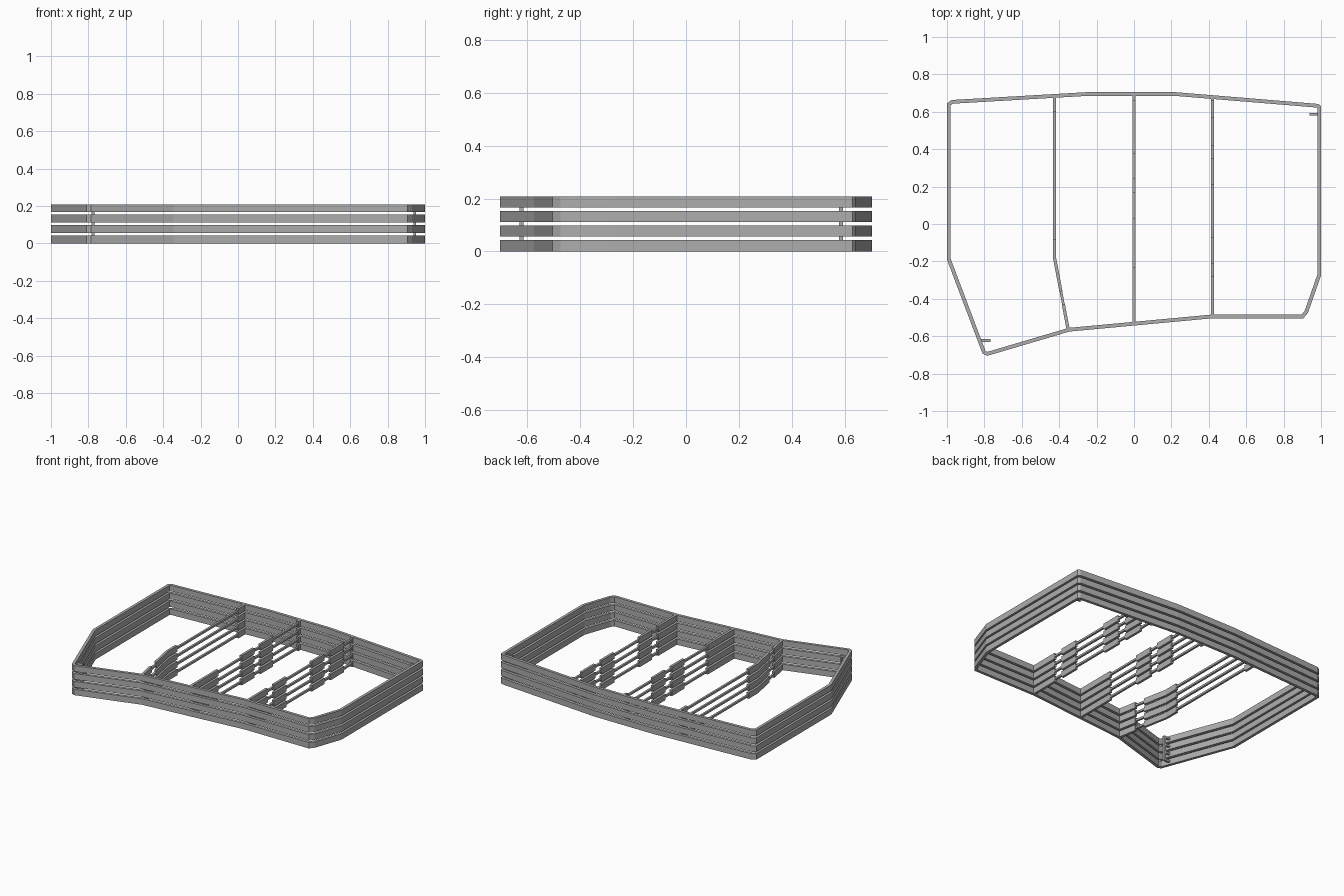
import bpy, bmesh

cube = bpy.data.objects.get("Cube")
if cube:
    bpy.data.objects.remove(cube)

LAYERS, PITCH, STRIP = 4, 0.0555, 0.042
WALL, ROD = 0.02, 0.014

grey = bpy.data.materials.new("mid_grey")
grey.use_nodes = True
colour = (0.42, 0.42, 0.42, 1)
grey.diffuse_color = colour
grey.node_tree.nodes["Principled BSDF"].inputs["Base Color"].default_value = colour


def ribbons(name, paths, thickness, closed=False, offset=0):
    """Upright strips along (path, bottom, top), thickened and stacked in layers."""
    bm = bmesh.new()
    for path, low, high in paths:
        bottom = [bm.verts.new((x, y, low)) for x, y in path]
        top = [bm.verts.new((x, y, high)) for x, y in path]
        n = len(path)
        for i in range(n if closed else n - 1):
            j = (i + 1) % n
            bm.faces.new((bottom[i], bottom[j], top[j], top[i]))
    mesh = bpy.data.meshes.new(name)
    bm.to_mesh(mesh)
    bm.free()
    mesh.materials.append(grey)
    ob = bpy.data.objects.new(name, mesh)
    bpy.context.collection.objects.link(ob)
    solid = ob.modifiers.new("thickness", 'SOLIDIFY')
    solid.thickness = thickness
    solid.offset = offset
    solid.use_even_offset = True
    stack = ob.modifiers.new("layers", 'ARRAY')
    stack.count = LAYERS
    stack.use_relative_offset = False
    stack.use_constant_offset = True
    stack.constant_offset_displace = (0, 0, PITCH)
    return ob


def box(name, centre, size):
    bm = bmesh.new()
    bmesh.ops.create_cube(bm, size=1)
    for v in bm.verts:
        v.co = [c + s * p for c, s, p in zip(centre, size, v.co)]
    mesh = bpy.data.meshes.new(name)
    bm.to_mesh(mesh)
    bm.free()
    mesh.materials.append(grey)
    bpy.context.collection.objects.link(bpy.data.objects.new(name, mesh))


# Outer frame, counter-clockwise from the front right corner
outline = [(-0.785, -0.705), (-0.345, -0.575), (0.41, -0.505), (0.905, -0.505),
           (0.93, -0.475), (1, -0.275), (1, 0.63), (0.985, 0.642), (0.22, 0.705),
           (-0.25, 0.705), (-0.975, 0.663), (-1, 0.645), (-1, -0.19), (-0.81, -0.693)]
ribbons("outer_frame", [(outline, 0, STRIP)], WALL, closed=True, offset=-1)


# Dividers: tall panels joined by thin rods, alternating along y
def divider(name, x, cuts, kink=None):
    def at(y):
        if kink and y < kink[0]:
            return (x + (kink[0] - y) * kink[1], y)
        return (x, y)

    panels, rods = [], []
    middle = STRIP / 2
    for i, (a, b) in enumerate(zip(cuts, cuts[1:])):
        ys = [a, b]
        if kink and a < kink[0] < b:
            ys.insert(1, kink[0])
        path = [at(y) for y in ys]
        if i % 2 == 0:
            panels.append((path, 0, STRIP))
        else:
            rods.append((path, middle - ROD / 2, middle + ROD / 2))
    ribbons(name + "_panels", panels, WALL * 0.85)
    ribbons(name + "_rods", rods, ROD)


divider("right_divider", -0.425, [-0.56, -0.43, -0.36, -0.08, 0.6, 0.685], (-0.18, 0.19))
divider("centre_divider", 0, [-0.53, -0.23, 0.03, 0.17, 0.24, 0.38, 0.66, 0.695])
divider("left_divider", 0.42,
        [-0.495, -0.28, -0.21, -0.07, 0.21, 0.35, 0.42, 0.57, 0.66, 0.68])

# Corner posts with a stub tying each layer to the wall
height = PITCH * (LAYERS - 1) + STRIP
for side, x, y, wall_x in (("front_right", -0.775, -0.623, -0.825),
                           ("back_left", 0.945, 0.587, 0.985)):
    box(side + "_post", (x, y, height / 2), (0.014, 0.014, height - 0.03))
    for k in range(LAYERS):
        box(f"{side}_stub_{k + 1}", ((x + wall_x) / 2, y, k * PITCH + STRIP / 2),
            (abs(wall_x - x), 0.014, 0.014))
